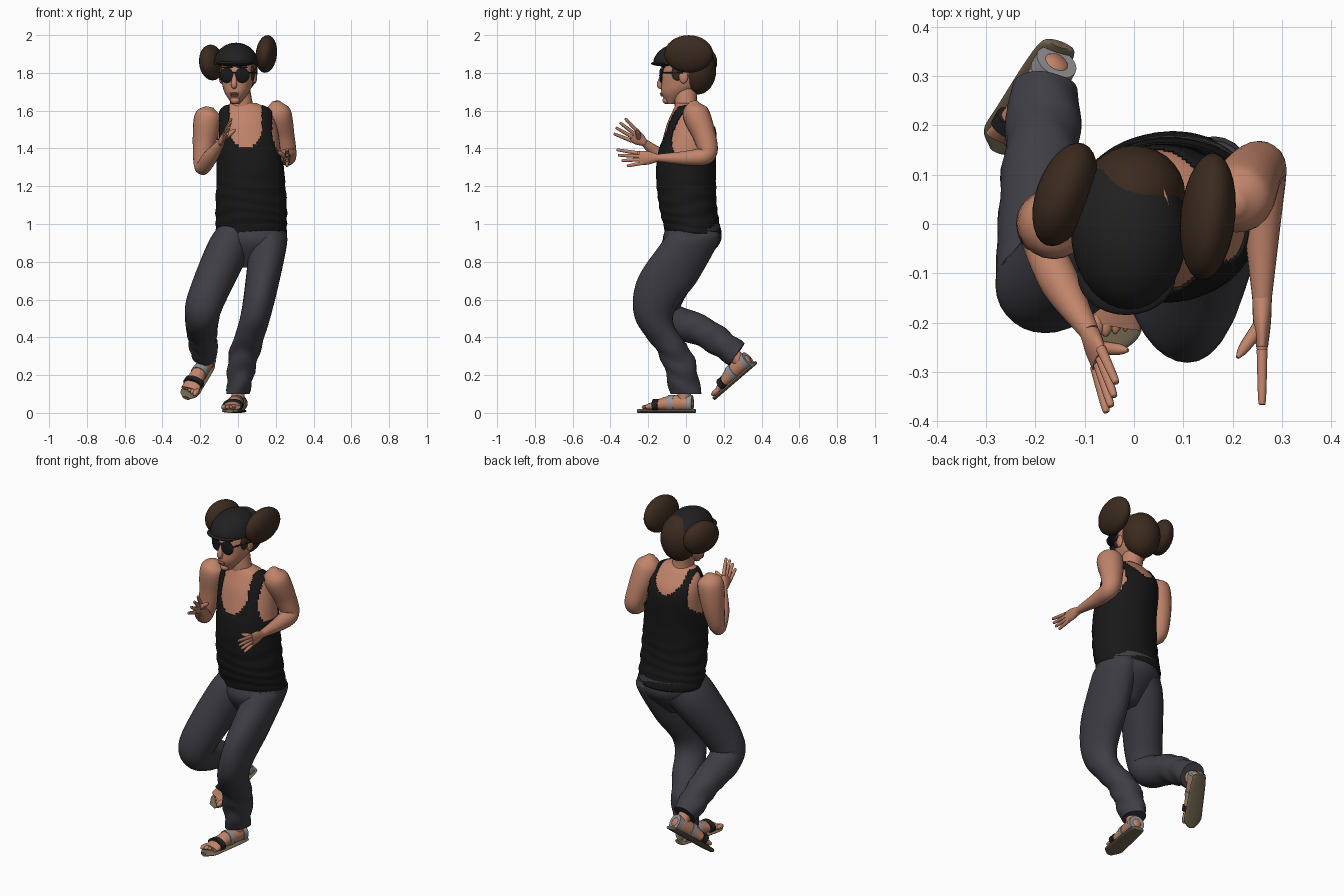
import bpy, bmesh, math
from mathutils import Vector, Matrix

old = bpy.data.objects.get("Cube")
if old:
    bpy.data.objects.remove(old, do_unlink=True)


def material(name, red, green, blue):
    mat = bpy.data.materials.new(name)
    mat.use_nodes = True
    colour = (red, green, blue, 1)
    mat.diffuse_color = colour
    mat.node_tree.nodes["Principled BSDF"].inputs["Base Color"].default_value = colour
    return mat


skin = material("skin", .53, .23, .145)
lip = material("lips", .35, .12, .08)
black = material("black cotton", .009, .009, .009)
charcoal = material("charcoal", .015, .015, .015)
hair = material("dark brown hair", .045, .024, .014)
denim = material("slate trousers", .05, .048, .06)
glass = material("dark glass", .008, .009, .01)
grey = material("grey strap", .3, .3, .3)
tan = material("tan sole", .17, .13, .08)
parts = []
RIGHTWARD = Vector((1, 0, 0))
UPWARD = Vector((0, 0, 1))


def finish(bm, name, mat):
    mesh = bpy.data.meshes.new(name)
    bm.to_mesh(mesh)
    bm.free()
    mesh.materials.append(mat)
    part = bpy.data.objects.new(name, mesh)
    bpy.context.collection.objects.link(part)
    parts.append(part)
    return part


def spline(sections, steps):
    """Smooth curve through sections: x, y, z, half width and optional half depth."""
    points = [Vector(s if len(s) > 4 else (*s, s[-1])) for s in sections]
    before = points[0] * 2 - points[1]
    after = points[-1] * 2 - points[-2]
    points = [before, *points, after]
    samples = []
    for a, b, c, d in zip(points, points[1:], points[2:], points[3:]):
        for step in range(steps):
            t = step / steps
            bend = a * 2 - b * 5 + c * 4 - d
            twist = b * 3 - a - c * 3 + d
            samples.append(b + ((c - a) * t + bend * t * t + twist * t * t * t) / 2)
    return samples + [points[-2]]


def tube(name, sections, mat, across=RIGHTWARD, level=False, sides=20, steps=6,
         grow=0, fold=0, fold_top=0, drop=None):
    """Loft elliptical rings; level keeps them flat, fold adds creases, drop cuts faces."""
    bm = bmesh.new()
    path = spline(sections, steps)
    rings = []
    for i, sample in enumerate(path):
        centre = sample.xyz
        ahead = path[min(i + 1, len(path) - 1)].xyz
        behind = path[max(i - 1, 0)].xyz
        along = UPWARD if level else (ahead - behind).normalized()
        u = (across - along * across.dot(along)).normalized()
        v = along.cross(u)
        width, depth = (max(size, .002) + grow for size in sample[3:])
        crease = fold * max(0, min(1, (fold_top - centre.z) * 8))
        ring = []
        for j in range(sides):
            angle = math.tau * j / sides
            k = 1 + crease * math.sin(i * 1.2 + 2 * math.sin(angle * 2 + i / 5))
            offset = u * math.cos(angle) * width + v * math.sin(angle) * depth
            ring.append(bm.verts.new(centre + offset * k))
        rings.append(ring)
    for low, high in zip(rings, rings[1:]):
        for j in range(sides):
            n = (j + 1) % sides
            bm.faces.new((low[j], low[n], high[n], high[j]))
    bm.faces.new(rings[0])
    bm.faces.new(rings[-1])
    bmesh.ops.recalc_face_normals(bm, faces=bm.faces)
    if drop:
        cut = [f for f in bm.faces if len(f.verts) > 4 or drop(f.calc_center_median())]
        bmesh.ops.delete(bm, geom=cut, context="FACES")
    return finish(bm, name, mat)


def ball(name, centre, radii, mat, yaw=0, roll=0):
    bm = bmesh.new()
    bmesh.ops.create_uvsphere(bm, u_segments=28, v_segments=16, radius=1)
    bm.transform(Matrix.Translation(centre) @ Matrix.Rotation(yaw, 4, "Z")
                 @ Matrix.Rotation(roll, 4, "Y") @ Matrix.Diagonal((*radii, 1)))
    return finish(bm, name, mat)


# Torso, and a tank top cut from a slightly larger copy
body = [(.07, .04, .95, .18, .14), (.07, .01, 1.1, .18, .145), (.065, 0, 1.3, .17, .15),
        (.05, .02, 1.5, .16, .13), (.04, .01, 1.6, .13, .08), (.03, 0, 1.64, .07, .05)]


def bare(point):
    """True at the neckline and armholes of the tank top."""
    side = abs(point.x - .04)
    front = point.y < 0
    low = 1.4 if front else 1.5
    scoop = .09 * min(1, math.sqrt(max(0, point.z - low) * 14))
    strap = (.14 if front else .12) + max(0, 1.45 - point.z) / 2
    return point.z > 1.63 or side < scoop or (point.z > 1.37 and side > strap)


tube("torso", body, skin, level=True, sides=40)
tank = tube("tank_top", body, black, level=True, sides=96, steps=14, grow=.008,
            fold=.014, fold_top=1.3, drop=bare)
tank.modifiers.new("cloth", "SOLIDIFY").thickness = .008
tube("neck", [(.03, .02, 1.54, .08, .07), (.02, 0, 1.63, .06), (0, 0, 1.74, .06)],
     skin, level=True)

# Trousers
tube("trouser_seat", [(.06, .01, .77, .05), (.08, .03, .9, .17, .15), (.07, .04, 1, .18, .14)],
     denim, level=True, sides=32)
tube("left_trouser_leg",
     [(0, 0, .1, .06, .08), (.03, -.05, .3, .08, .09), (.09, -.17, .5, .08, .1),
      (.13, -.1, .7, .09, .16), (.16, .02, .9, .1, .15), (.16, .04, .96, .09, .13)],
     denim, level=True, sides=28, steps=9, fold=.06, fold_top=.45)
tube("right_trouser_leg",
     [(0, .04, .95, .1, .13), (-.06, -.01, .85, .11, .13), (-.17, -.12, .6, .1),
      (-.19, -.09, .5, .09), (-.19, .09, .43, .08), (-.18, .27, .31, .07)],
     denim, sides=28, steps=9, fold=.06, fold_top=.5)

# Arms
tube("right_arm", [(-.15, 0, 1.62, .02), (-.16, 0, 1.57, .07), (-.18, 0, 1.42, .06),
                   (-.19, -.03, 1.3, .04), (-.15, -.12, 1.35, .04), (-.09, -.22, 1.43, .02)], skin)
tube("left_arm", [(.2, .04, 1.65, .02), (.21, .05, 1.59, .07), (.24, .1, 1.46, .06),
                  (.26, .11, 1.37, .05), (.26, .02, 1.35, .04), (.26, -.15, 1.35, .02)], skin)


def hand(side, wrist, knuckle, across, inward):
    """Palm, four fanned fingers and a thumb."""
    wrist, knuckle = Vector(wrist), Vector(knuckle)
    across = Vector(across).normalized()
    reach = (knuckle - wrist).normalized()
    middle = wrist.lerp(knuckle, .5)
    tube(side + "_palm", [(*wrist, .02), (*middle, .035, .018), (*knuckle, .038, .012)],
         skin, across=across)
    for i in range(4):
        spread = across * (.03 - .02 * i)
        base = knuckle + spread - reach * .01
        tip = knuckle + spread * 1.7 + reach * (.09 if i in (0, 3) else .1)
        finger = [(*base, .011), (*base.lerp(tip, .9), .008), (*tip, .003)]
        tube(f"{side}_finger_{i + 1}", finger, skin, sides=10)
    tip = knuckle + RIGHTWARD * inward + across * .04
    thumb = [(*middle, .015), (*middle.lerp(tip, .7), .012), (*tip, .004)]
    tube(side + "_thumb", thumb, skin, sides=10)


hand("right", (-.09, -.22, 1.43), (-.07, -.28, 1.47), (.2, .6, .8), .05)
hand("left", (.26, -.15, 1.35), (.26, -.25, 1.35), (0, -.5, .8), -.05)


# Feet in sandals, made flat with the toes along -y, then moved into place
def foot(side, matrix, inner):
    first = len(parts)
    tube(side + "_foot", [(0, .05, .05, .02), (0, .02, .05, .04), (0, -.08, .05, .04),
                          (0, -.2, .03, .05, .015)], skin)
    tube(side + "_ankle", [(0, 0, .05, .036), (0, 0, .18, .036)], skin)
    for i in range(5):
        radius = .014 - .0015 * i
        ball(f"{side}_toe_{i + 1}", (inner * (2 - i) * .019, .009 * i - .205, .03),
             (radius, .03, radius), skin)
    tube(side + "_sole", [(0, .06, .01, .01), (0, .04, .01, .04, .01), (0, -.14, .01, .05, .01),
                          (0, -.21, .01, .05, .01), (0, -.25, .01, .02, .01)], tan)
    for strap, y, z, width, height, mat in (("instep", -.07, .05, .04, .04, grey),
                                            ("toe", -.15, .04, .05, .03, charcoal),
                                            ("heel", .03, .05, .04, .04, grey)):
        band = [(0, y + edge, z, width, height) for edge in (.015, -.015)]
        tube(f"{side}_{strap}_strap", band, mat, grow=.004)
    for part in parts[first:]:
        part.data.transform(matrix)


foot("left", Matrix.Translation((0, -.01, 0)) @ Matrix.Rotation(-.18, 4, "Z"), -1)
heelward = Vector((.4, .7, .6)).normalized()
upper = heelward.cross(RIGHTWARD.cross(heelward).cross(heelward)).cross(heelward)
upper = RIGHTWARD.cross(heelward).normalized()
pose = Matrix((heelward.cross(upper), heelward, upper)).transposed().to_4x4()
foot("right", Matrix.Translation((-.175, .33, .22)) @ pose, 1)

# Head, face and sunglasses, turned a little to the model's right
first = len(parts)
tube("head", [(0, -.08, 1.635, .02), (0, -.05, 1.69, .06, .08), (0, -.02, 1.74, .08, .11),
              (0, 0, 1.82, .09, .12), (0, .01, 1.92, .07, .1)], skin, level=True, sides=32)
tube("nose", [(0, -.12, 1.8, .01), (0, -.14, 1.74, .016), (0, -.13, 1.72, .01)], skin, sides=14)
ball("upper_lip", (0, -.13, 1.69), (.025, .01, .006), lip)
ball("lower_lip", (0, -.127, 1.68), (.02, .01, .006), lip)
ball("chin", (0, -.105, 1.655), (.026, .02, .02), skin)
for sign, side in ((-1, "right"), (1, "left")):
    ball(side + "_ear", (sign * .09, 0, 1.78), (.012, .024, .036), skin)
    ball(side + "_sideburn", (sign * .083, -.035, 1.8), (.012, .03, .04), hair)
    ball(side + "_eyebrow", (sign * .04, -.117, 1.83), (.03, .01, .005), hair)
    ball(side + "_lens_rim", (sign * .042, -.126, 1.787), (.038, .006, .04), charcoal, sign / 4)
    ball(side + "_lens", (sign * .042, -.13, 1.787), (.034, .006, .036), glass, sign / 4)
    temple = [(sign * .077, -.12, 1.8, .004), (sign * .1, 0, 1.8, .004)]
    tube(side + "_temple", temple, charcoal, sides=8)
ball("glasses_bridge", (0, -.134, 1.8), (.02, .004, .004), charcoal)
turn = Matrix.Rotation(-.15, 4, "Z")
for part in parts[first:]:
    part.data.transform(turn)

# Hair and cap
ball("back_hair", (0, .06, 1.815), (.104, .1, .13), hair)
ball("left_hair_puff", (.15, .015, 1.9), (.055, .13, .1), hair, yaw=-.1, roll=.1)
ball("right_hair_puff", (-.14, .06, 1.855), (.058, .11, .095), hair, yaw=-.35, roll=-.1)
dome = []
for i in range(7):
    angle = math.pi / 2 * i / 6
    dome.append((-.01, -.015, 1.845 + .115 * math.sin(angle),
                 .118 * math.cos(angle), .16 * math.cos(angle)))
tube("cap", dome, charcoal, level=True, sides=36)
ball("cap_brim", (-.015, -.105, 1.85), (.1, .08, .016), charcoal)

# Smooth shading with crisp edges
bpy.ops.object.select_all(action="DESELECT")
for part in parts:
    part.select_set(True)
bpy.context.view_layer.objects.active = parts[0]
bpy.ops.object.shade_smooth_by_angle(angle=math.radians(50))
